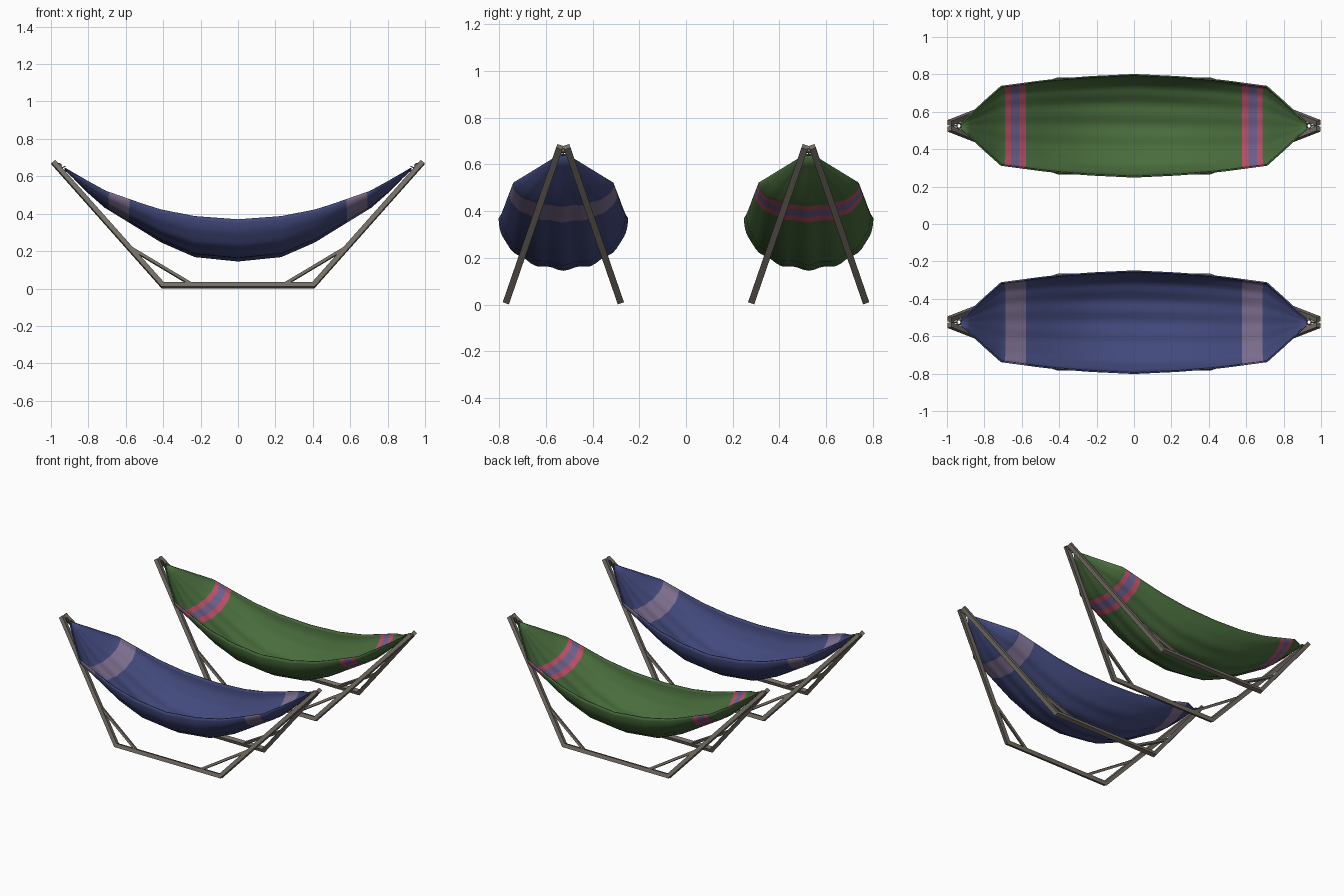
import bpy, bmesh, math
from mathutils import Vector

if "Cube" in bpy.data.objects:
    bpy.data.objects.remove(bpy.data.objects["Cube"])


def material(name, rgb):
    m = bpy.data.materials.new(name)
    m.diffuse_color = (*rgb, 1)
    m.use_nodes = True
    m.node_tree.nodes["Principled BSDF"].inputs["Base Color"].default_value = m.diffuse_color
    return m


METAL = material("grey metal", (0.175, 0.155, 0.13))
GREEN = material("green cloth", (0.066, 0.15, 0.046))
BLUE = material("blue cloth", (0.054, 0.067, 0.20))
PINK = material("pink stripe", (0.50, 0.08, 0.14))
PURPLE = material("purple stripe", (0.15, 0.12, 0.27))
LILAC = material("lilac stripe", (0.21, 0.16, 0.28))


def finish(bm, name, mats, smooth=None):
    bmesh.ops.recalc_face_normals(bm, faces=bm.faces)
    me = bpy.data.meshes.new(name)
    bm.to_mesh(me)
    bm.free()
    for m in mats:
        me.materials.append(m)
    ob = bpy.data.objects.new(name, me)
    bpy.context.collection.objects.link(ob)
    if smooth:
        bpy.ops.object.select_all(action='DESELECT')
        ob.select_set(True)
        bpy.context.view_layer.objects.active = ob
        bpy.ops.object.shade_smooth_by_angle(angle=math.radians(smooth))
    return ob


def bar(name, path, half, half_n, cy, side):
    """Mitred square tube lying in one leaning side plane; path holds (x, z)."""
    k = math.hypot(0.227, 0.657) / 0.657
    normal = Vector((0, 0.657 * side, 0.227)).normalized()
    pts = [Vector((x, (z - 0.018) * k)) for x, z in path]
    bm = bmesh.new()
    rings = []
    for i, p in enumerate(pts):
        a = (p - pts[i - 1]).normalized() if i else (pts[1] - p).normalized()
        b = (pts[i + 1] - p).normalized() if i < len(pts) - 1 else a
        na, nb = Vector((-a.y, a.x)), Vector((-b.y, b.x))
        m = (na + nb).normalized()
        m = m * (half / m.dot(na))
        ring = []
        for u, v in ((1, 1), (1, -1), (-1, -1), (-1, 1)):
            q = p + m * u
            z = q.y / k
            pos = Vector((q.x, cy + side * (0.242 - z * 0.227 / 0.657), z + 0.018))
            ring.append(bm.verts.new(pos + normal * (half_n * v)))
        rings.append(ring)
    for r, s in zip(rings, rings[1:]):
        for j in range(4):
            bm.faces.new((r[j], r[(j + 1) % 4], s[(j + 1) % 4], s[j]))
    bm.faces.new(rings[0])
    bm.faces.new(rings[-1])
    finish(bm, name, [METAL])


# cloth stations: x, half width, rim height, bottom height
PROFILE = [(0, 0.273, 0.370, 0.155), (0.23, 0.262, 0.387, 0.178), (0.41, 0.248, 0.422, 0.255),
           (0.50, 0.238, 0.450, 0.310), (0.71, 0.210, 0.523, 0.437), (0.80, 0.130, 0.572, 0.515),
           (0.88, 0.055, 0.618, 0.595), (0.925, 0.012, 0.645, 0.636)]
XS = [0, 0.12, 0.23, 0.32, 0.41, 0.50, 0.58, 0.615, 0.66, 0.69, 0.71, 0.755, 0.80, 0.84, 0.88, 0.925]


def station(x):
    for a, b in zip(PROFILE, PROFILE[1:]):
        if x <= b[0]:
            t = (x - a[0]) / (b[0] - a[0])
            return [p + (q - p) * t for p, q in zip(a, b)]
    return PROFILE[-1]


def cloth(name, cy, mats):
    bm = bmesh.new()
    n = 36
    rows = []
    for x in [-v for v in XS[:0:-1]] + XS:
        _, w, rim, low = station(abs(x))
        row = []
        for j in range(n + 1):
            t = 2 * j / n - 1
            a = t * math.pi / 2
            # soft lengthwise folds, fading at the rims
            fold = 0.03 * math.cos(7 * math.pi * t + 0.8 * x) * (1 - t * t)
            d = (rim - low) * (max(math.cos(a), 0) ** 0.95 + fold)
            row.append(bm.verts.new((x, cy + w * math.sin(a), rim - d)))
        rows.append(row)
    for r, s in zip(rows, rows[1:]):
        x = abs(r[0].co.x + s[0].co.x) / 2
        for j in range(n):
            f = bm.faces.new((r[j], s[j], s[j + 1], r[j + 1]))
            if 0.58 < x < 0.69:
                f.material_index = 2 if 0.615 < x < 0.66 else 1
    ob = finish(bm, name, mats, 50)
    mod = ob.modifiers.new("thickness", 'SOLIDIFY')
    mod.thickness = 0.008
    mod.offset = 0


def tube(name, p, q, r):
    p, q = Vector(p), Vector(q)
    bm = bmesh.new()
    bmesh.ops.create_cone(bm, cap_ends=True, segments=10, radius1=r, radius2=r, depth=(q - p).length)
    rot = (q - p).to_track_quat('Z', 'Y').to_matrix()
    bmesh.ops.rotate(bm, verts=bm.verts, matrix=rot)
    bmesh.ops.translate(bm, verts=bm.verts, vec=(p + q) / 2)
    finish(bm, name, [METAL], 40)


def ring(name, loc, rot):
    bpy.ops.mesh.primitive_torus_add(major_segments=14, minor_segments=6, major_radius=0.013,
                                     minor_radius=0.0035, location=loc, rotation=rot)
    ob = bpy.context.object
    ob.name = name
    ob.data.materials.append(METAL)
    bpy.ops.object.shade_smooth_by_angle()


for label, cy, mats in (("green", 0.525, [GREEN, PINK, PURPLE]),
                        ("blue", -0.525, [BLUE, LILAC, LILAC])):
    cloth(label + "_hammock_cloth", cy, mats)
    for side in (-1, 1):
        # bent side frame and its diagonal braces
        bar(label + "_side_frame", [(-0.987, 0.675), (-0.403, 0.018), (0.403, 0.018), (0.987, 0.675)],
            0.013, 0.014, cy, side)
        for e in (-1, 1):
            bar(label + "_brace", [(e * 0.60, 0.232), (e * 0.245, 0.02)], 0.008, 0.009, cy, side)
    for e in (-1, 1):
        # bolt joining the posts, and rings holding the cloth
        tube(label + "_post_bolt", (e * 0.972, cy - 0.03, 0.658), (e * 0.972, cy + 0.03, 0.658), 0.006)
        ring(label + "_hook_ring", (e * 0.958, cy, 0.655), (math.pi / 2, 0, 0))
        ring(label + "_cloth_ring", (e * 0.936, cy, 0.647), (0, e * 0.5, 0))
